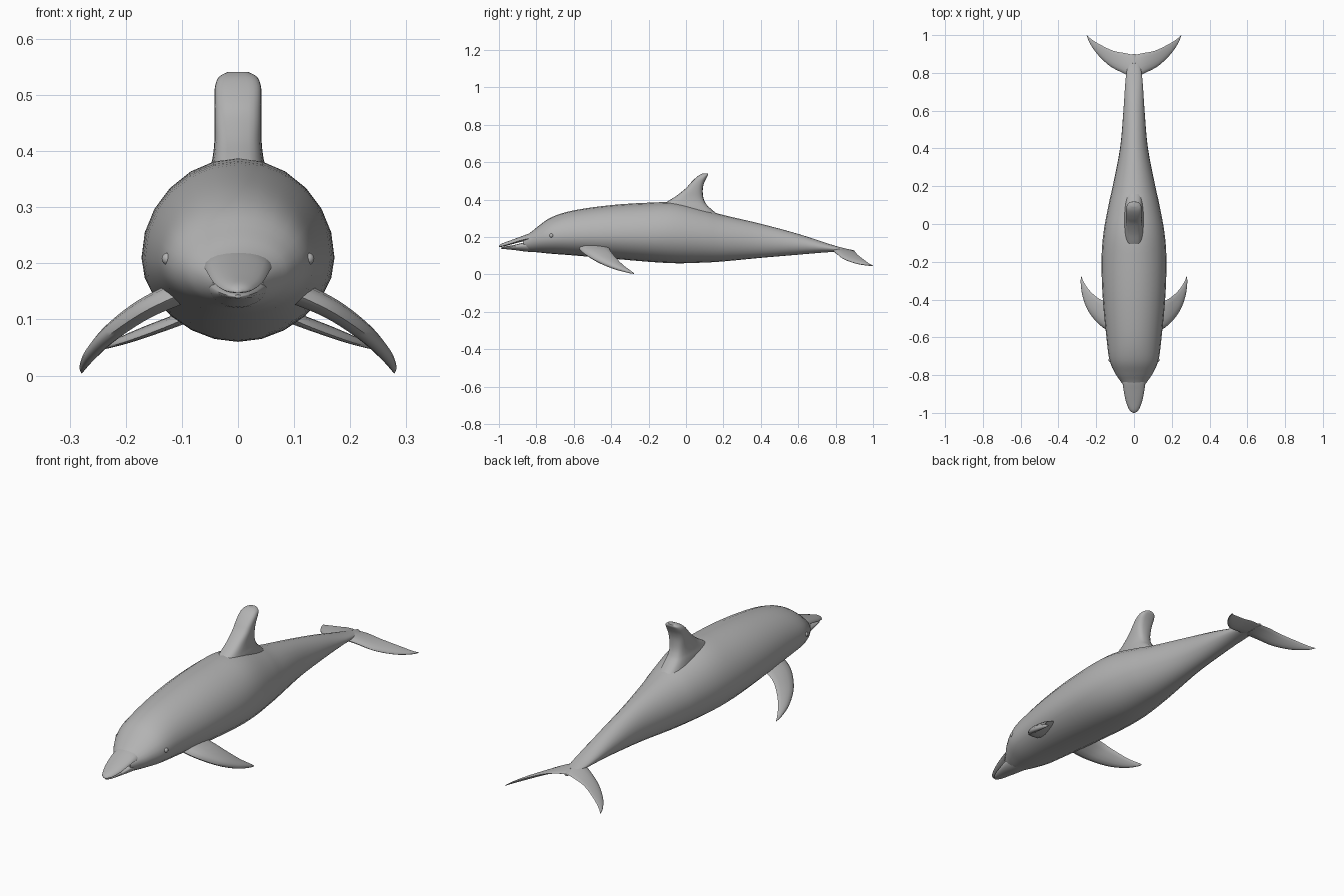
import bpy, bmesh, math
from mathutils import Vector

if "Cube" in bpy.data.objects:
    bpy.data.objects.remove(bpy.data.objects["Cube"])

grey = bpy.data.materials.new("dolphin grey")
grey.diffuse_color = (0.45, 0.45, 0.45, 1)
grey.use_nodes = True
grey.node_tree.nodes["Principled BSDF"].inputs["Base Color"].default_value = grey.diffuse_color


def spline(rows, steps):
    """Smoothly resample rows of numbers (Catmull-Rom)."""
    out = []
    for i in range(len(rows) - 1):
        p0, p1 = rows[max(i - 1, 0)], rows[i]
        p2, p3 = rows[i + 1], rows[min(i + 2, len(rows) - 1)]
        for s in range(steps):
            t = s / steps
            out.append([0.5 * (2 * b + (c - a) * t + (2 * a - 5 * b + 4 * c - d) * t * t
                               + (3 * b - a - 3 * c + d) * t ** 3)
                        for a, b, c, d in zip(p0, p1, p2, p3)])
    out.append(list(rows[-1]))
    return out


def finish(name, bm, mirror=False):
    bmesh.ops.recalc_face_normals(bm, faces=bm.faces)
    for f in bm.faces:
        f.smooth = True
    me = bpy.data.meshes.new(name)
    bm.to_mesh(me)
    bm.free()
    me.materials.append(grey)
    ob = bpy.data.objects.new(name, me)
    bpy.context.collection.objects.link(ob)
    if mirror:
        mod = ob.modifiers.new("mirror", 'MIRROR')
        mod.use_mirror_merge = False
    bpy.ops.object.select_all(action='DESELECT')
    ob.select_set(True)
    bpy.context.view_layer.objects.active = ob
    bpy.ops.object.shade_smooth_by_angle(angle=math.radians(50))
    return ob


def skin(name, rings, mirror=False):
    bm = bmesh.new()
    vs = [[bm.verts.new(p) for p in r] for r in rings]
    n = len(vs[0])
    for a, b in zip(vs, vs[1:]):
        for i in range(n):
            bm.faces.new((a[i], a[(i + 1) % n], b[(i + 1) % n], b[i]))
    bm.faces.new(vs[0])
    bm.faces.new(vs[-1])
    return finish(name, bm, mirror)


def angles(n):
    return [2 * math.pi * i / n for i in range(n)]


def hull(name, rows, n=24, steps=4):
    """Rows along the body: y, top, bottom, height of widest line, half width."""
    rings = []
    for y, top, bot, mid, w in spline(rows, steps):
        rings.append([(w * math.cos(a), y,
                       mid + math.sin(a) * (top - mid if math.sin(a) > 0 else mid - bot))
                      for a in angles(n)])
    skin(name, rings)


def blade(name, rows, n=14, steps=5):
    """Rows: leading edge xyz, trailing edge xyz, half thickness; mirrored."""
    span = Vector(rows[-1][:3]) - Vector(rows[0][:3])
    rings = []
    for r in spline(rows, steps):
        le, te = Vector(r[:3]), Vector(r[3:6])
        mid, half = (le + te) / 2, (le - te) / 2
        nor = half.cross(span).normalized()
        rings.append([mid + half * math.cos(a)
                      + nor * r[6] * math.sin(a) * (1 + 0.4 * math.cos(a)) for a in angles(n)])
    skin(name, rings, True)


# Body from forehead to tail stock
hull("body", [
    (-0.87, .200, .130, .17, .045), (-0.83, .226, .122, .18, .073),
    (-0.79, .258, .118, .19, .100), (-0.72, .306, .111, .20, .130),
    (-0.60, .343, .102, .205, .146), (-0.40, .371, .085, .21, .165),
    (-0.20, .384, .068, .21, .172), (-0.05, .384, .060, .21, .162),
    (0.10, .347, .064, .20, .135), (0.20, .318, .070, .19, .113),
    (0.40, .271, .089, .175, .074), (0.60, .217, .106, .16, .056),
    (0.76, .165, .119, .142, .045), (0.84, .142, .121, .131, .032),
    (0.90, .129, .120, .125, .008)])

# Beak: upper and lower jaw, slightly open
hull("upper_jaw", [
    (-1.00, .153, .147, .149, .005), (-0.985, .165, .148, .152, .024),
    (-0.94, .182, .159, .165, .043), (-0.88, .204, .175, .184, .055),
    (-0.83, .222, .185, .194, .061), (-0.77, .235, .185, .20, .06)], 20)
hull("lower_jaw", [
    (-0.99, .144, .138, .141, .006), (-0.97, .149, .136, .144, .022),
    (-0.92, .158, .131, .150, .037), (-0.85, .174, .122, .158, .052),
    (-0.77, .185, .118, .165, .06)], 20)

# Thick swept dorsal fin, rows: height, front y, back y, half width
rings = []
for z, f, b, w in spline([
        (.32, -.19, .17, .055), (.365, -.135, .118, .050), (.39, -.10, .100, .045),
        (.42, -.052, .091, .042), (.46, -.002, .090, .042), (.49, .025, .097, .042),
        (.515, .050, .109, .041), (.532, .072, .118, .034), (.541, .092, .118, .018)], 4):
    ring = []
    for a in angles(24):
        c, s = math.cos(a), math.sin(a)
        ring.append((w * math.copysign(abs(s) ** .6, s),
                     (f + b) / 2 + (b - f) / 2 * math.copysign(abs(c) ** .8, c), z))
    rings.append(ring)
skin("dorsal_fin", rings)

# Flippers
blade("flipper", [
    (.09, -.58, .15, .09, -.42, .16, .022), (.165, -.548, .115, .165, -.405, .128, .018),
    (.232, -.475, .070, .212, -.375, .090, .015), (.268, -.39, .034, .249, -.335, .050, .011),
    (.280, -.315, .012, .273, -.292, .018, .006), (.279, -.280, .004, .278, -.276, .005, .001)])

# Tail flukes
blade("tail_fluke", [
    (.005, .775, .135, .003, .895, .126, .012), (.060, .800, .116, .050, .905, .121, .011),
    (.130, .838, .086, .110, .917, .106, .009), (.195, .900, .062, .180, .950, .080, .007),
    (.235, .960, .050, .228, .980, .058, .004), (.250, 1.0, .046, .248, .999, .048, .001)])

# Eyes
bm = bmesh.new()
bmesh.ops.create_uvsphere(bm, u_segments=12, v_segments=8, radius=.011)
bmesh.ops.translate(bm, verts=bm.verts, vec=(.125, -.72, .208))
finish("eye", bm, True)
